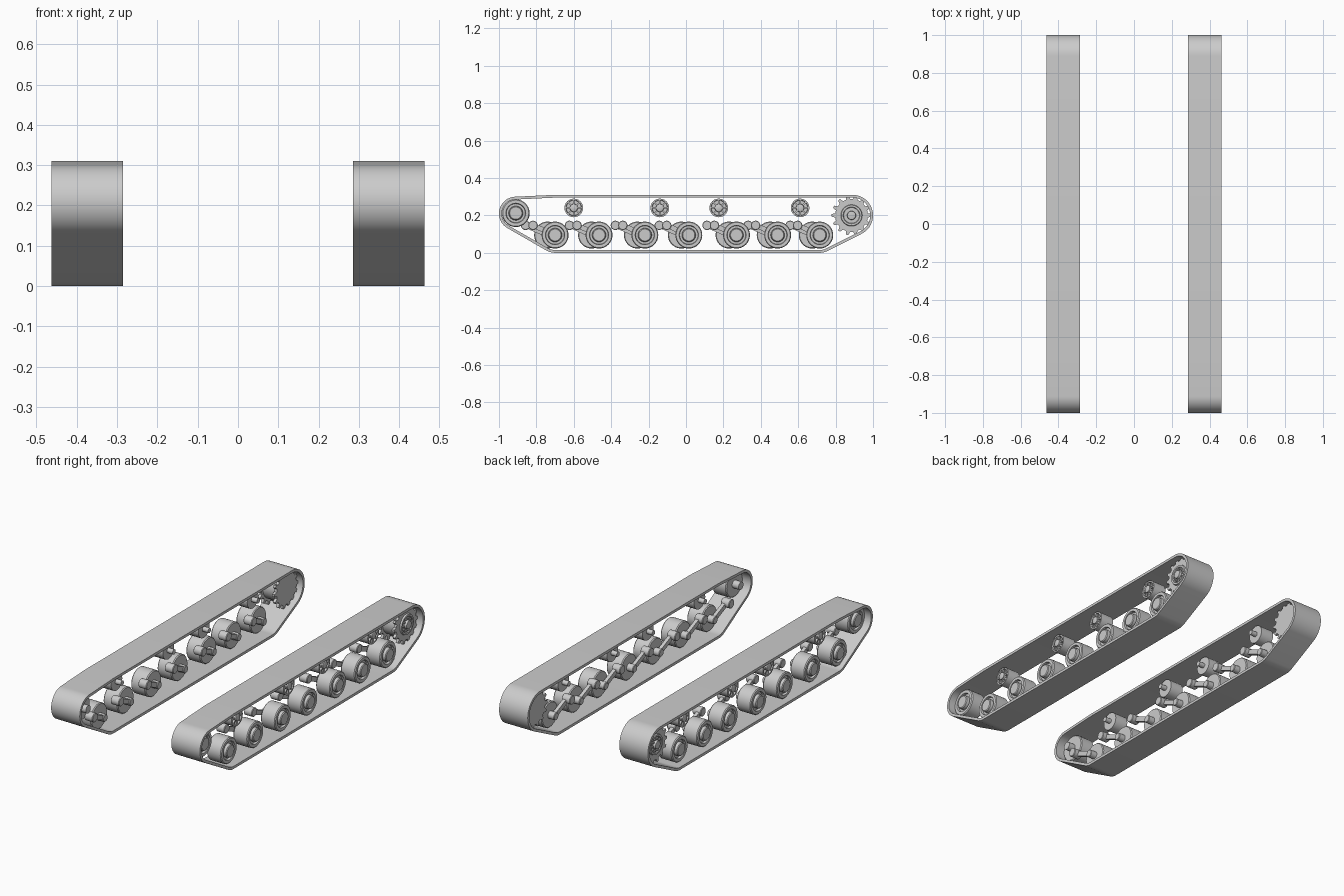
import bpy, bmesh, math
from mathutils import Vector, geometry

if "Cube" in bpy.data.objects:
    bpy.data.objects.remove(bpy.data.objects["Cube"])

grey = bpy.data.materials.new("light_grey")
grey.diffuse_color = (0.6, 0.6, 0.6, 1)
grey.use_nodes = True
grey.node_tree.nodes["Principled BSDF"].inputs["Base Color"].default_value = grey.diffuse_color


def finish(name, bm):
    """Turn a bmesh into a named, shaded object."""
    bmesh.ops.recalc_face_normals(bm, faces=bm.faces)
    me = bpy.data.meshes.new(name)
    bm.to_mesh(me)
    bm.free()
    me.materials.append(grey)
    ob = bpy.data.objects.new(name, me)
    bpy.context.collection.objects.link(ob)
    bpy.ops.object.select_all(action='DESELECT')
    bpy.context.view_layer.objects.active = ob
    ob.select_set(True)
    bpy.ops.object.shade_smooth_by_angle(angle=math.radians(35))
    return ob


def lathe(bm, s, y, z, profile, n=32):
    """Revolve (x, radius) points about an axle along x; s is the side."""
    rings = []
    for x, r in profile:
        rings.append([bm.verts.new((s * x, y + r * math.cos(2 * math.pi * i / n),
                                    z + r * math.sin(2 * math.pi * i / n))) for i in range(n)])
    for a, b in zip(rings, rings[1:]):
        for i in range(n):
            j = (i + 1) % n
            bm.faces.new((a[i], a[j], b[j], b[i]))
    bm.faces.new(rings[0])
    bm.faces.new(rings[-1])


def slab(bm, s, outline, x0, x1):
    """Extrude a (y, z) outline between two x positions."""
    a = [bm.verts.new((s * x0, y, z)) for y, z in outline]
    b = [bm.verts.new((s * x1, y, z)) for y, z in outline]
    bm.faces.new(a)
    bm.faces.new(b)
    for i in range(len(a)):
        j = (i + 1) % len(a)
        bm.faces.new((a[i], a[j], b[j], b[i]))


def bar(bm, s, p, q, w, x0, x1):
    """Flat bar of half width w from p to q in the side plane."""
    p, q = Vector(p), Vector(q)
    d = (q - p).normalized()
    n = Vector((-d.y, d.x)) * w
    slab(bm, s, [p + n, q + n, q - n, p - n], x0, x1)


def belt_outline(inset):
    """Taut outline around the running wheels, shrunk by inset."""
    circles = [(-0.91, 0.21, 0.09), (-0.70, 0.215, 0.095), (0.89, 0.20, 0.11),
               (-0.70, 0.095, 0.095), (0.715, 0.095, 0.095)]
    pts = [Vector((y + (r - inset) * math.cos(i * math.pi / 32),
                   z + (r - inset) * math.sin(i * math.pi / 32)))
           for y, z, r in circles for i in range(64)]
    return [pts[i] for i in geometry.convex_hull_2d(pts)]


def make_belt(name, s):
    bm = bmesh.new()
    loops = []
    for inset, x in ((0, 0.285), (0, 0.463), (0.015, 0.463), (0.015, 0.285)):
        loops.append([bm.verts.new((s * x, y, z)) for y, z in belt_outline(inset)])
    for k in range(4):
        a, b = loops[k], loops[(k + 1) % 4]
        n = len(a)
        for i in range(n):
            bm.faces.new((a[i], a[(i + 1) % n], b[(i + 1) % n], b[i]))
    finish(name, bm)


# Dished wheel with a raised stepped hub
def wheel_profile(r, x0, x1):
    return [(x0, r * 0.94), (x0 + 0.005, r), (x1 - 0.005, r), (x1, r * 0.94), (x1, r * 0.72),
            (x1 - 0.012, r * 0.68), (x1 - 0.012, r * 0.52), (x1 + 0.006, r * 0.5),
            (x1 + 0.010, r * 0.44)]


road_y = (-0.70, -0.465, -0.22, 0.015, 0.27, 0.49, 0.715)
roller_y = (-0.60, -0.14, 0.175, 0.61)

for side, s in (("right", 1), ("left", -1)):
    make_belt(side + "_track_belt", s)

    # Road wheels, staggered between the sides, with trailing swing arms
    stagger = 0 if s > 0 else -0.04
    for k, y in enumerate(road_y):
        y += stagger
        z = 0.095
        bm = bmesh.new()
        lathe(bm, s, y, z, wheel_profile(0.072, 0.345, 0.435))
        finish(f"{side}_road_wheel_{k + 1}", bm)
        bm = bmesh.new()
        py, pz = y - 0.118, 0.147
        bar(bm, s, (py, pz), (y, z), 0.013, 0.312, 0.332)
        lathe(bm, s, py, pz, [(0.288, 0.022), (0.291, 0.025), (0.337, 0.025), (0.34, 0.022)], 20)
        lathe(bm, s, y, z, [(0.306, 0.018), (0.309, 0.021), (0.346, 0.021)], 20)
        finish(f"{side}_swing_arm_{k + 1}", bm)

    # Return rollers with radial ribs
    for k, y in enumerate(roller_y):
        bm = bmesh.new()
        z = 0.24
        lathe(bm, s, y, z, [(0.335, 0.05), (0.415, 0.05), (0.415, 0.042), (0.40, 0.040),
                            (0.40, 0.022), (0.42, 0.020), (0.422, 0.016)], 24)
        for i in range(8):
            c, t = math.cos(i * math.pi / 4), math.sin(i * math.pi / 4)
            bar(bm, s, (y + 0.018 * c, z + 0.018 * t), (y + 0.043 * c, z + 0.043 * t),
                0.004, 0.398, 0.414)
        lathe(bm, s, y, z, [(0.30, 0.014), (0.337, 0.014)], 16)
        finish(f"{side}_return_roller_{k + 1}", bm)

    # Front idler
    bm = bmesh.new()
    lathe(bm, s, -0.91, 0.212, wheel_profile(0.074, 0.335, 0.425))
    lathe(bm, s, -0.91, 0.212, [(0.295, 0.022), (0.337, 0.022)], 20)
    finish(side + "_front_idler", bm)

    # Drive sprocket: two toothed rings on a drum, bolted hub outside
    bm = bmesh.new()
    cy, cz, teeth = 0.885, 0.20, 14
    outline = []
    for i in range(teeth):
        for da, r in ((-0.30, 0.088), (-0.13, 0.107), (0.13, 0.107), (0.30, 0.088)):
            a = (i + da) * 2 * math.pi / teeth
            outline.append((cy + r * math.cos(a), cz + r * math.sin(a)))
    for x in (0.325, 0.42):
        slab(bm, s, outline, x - 0.008, x + 0.008)
    lathe(bm, s, cy, cz, [(0.33, 0.075), (0.415, 0.075)])
    lathe(bm, s, cy, cz, [(0.427, 0.058), (0.437, 0.055), (0.437, 0.045), (0.431, 0.042),
                          (0.431, 0.024), (0.445, 0.022), (0.447, 0.014)])
    for i in range(10):
        a = i * math.pi / 5
        lathe(bm, s, cy + 0.034 * math.cos(a), cz + 0.034 * math.sin(a),
              [(0.43, 0.006), (0.438, 0.006)], 8)
    finish(side + "_drive_sprocket", bm)
